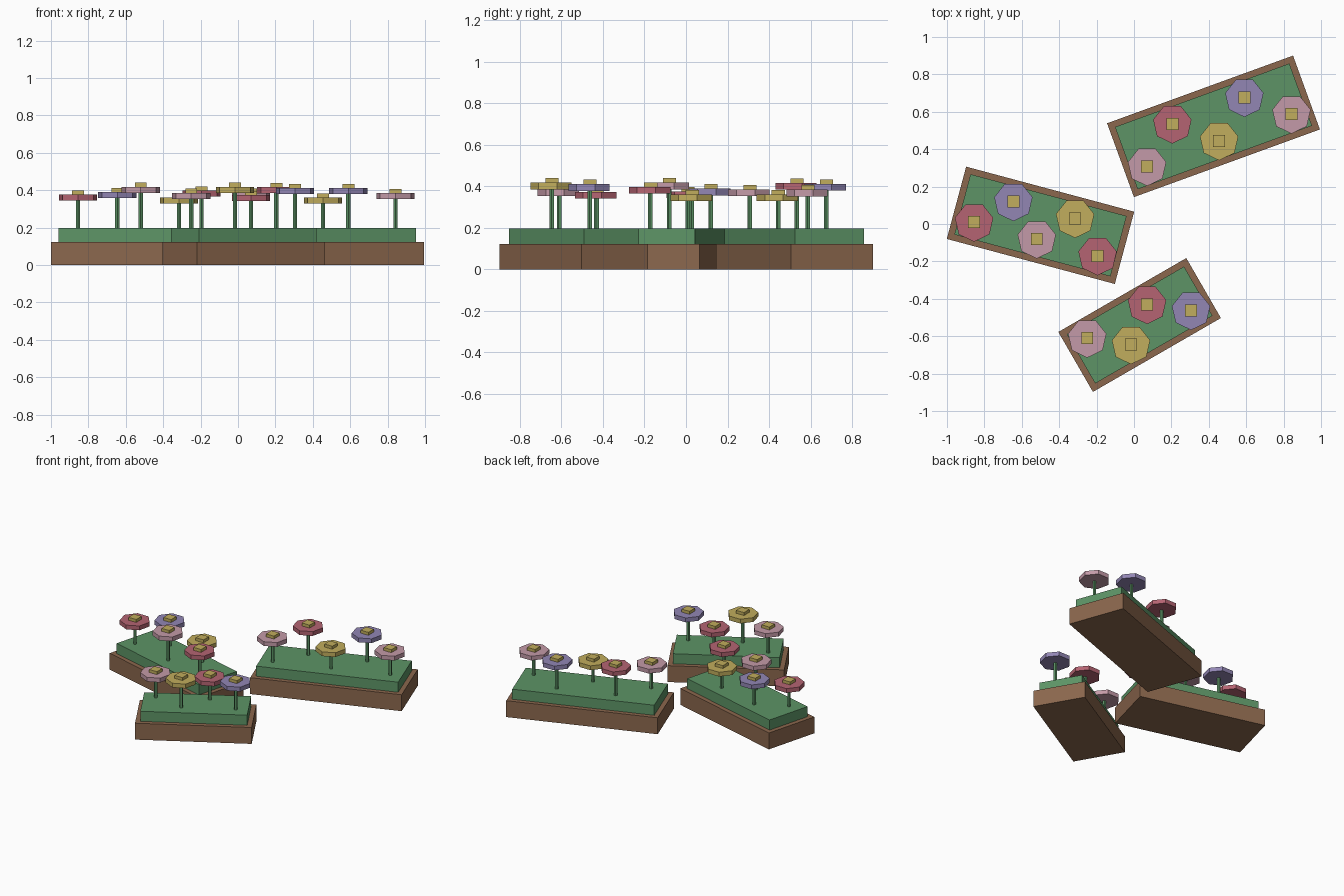
import bpy
import math

cube = bpy.data.objects.get("Cube")
if cube:
    bpy.data.objects.remove(cube, do_unlink=True)


def material(name, rgb):
    """Flat colour given as sRGB 0-255, stored linear."""
    lin = [((c / 255 + 0.055) / 1.055) ** 2.4 for c in rgb]
    mat = bpy.data.materials.new(name)
    mat.use_nodes = True
    mat.diffuse_color = (*lin, 1)
    mat.node_tree.nodes["Principled BSDF"].inputs["Base Color"].default_value = (*lin, 1)
    return mat


WOOD = material("brown wood", (139, 103, 77))
LEAF = material("leaf green", (93, 148, 102))
STEM = material("stem green", (93, 148, 102))
GOLD = material("gold", (193, 173, 93))
PINK = material("pink", (196, 154, 168))
RED = material("rose red", (181, 100, 114))
PURPLE = material("lavender", (146, 134, 180))


def finish(name, mat):
    obj = bpy.context.object
    obj.name = name
    obj.data.materials.append(mat)
    return obj


def box(name, mat, x, y, z0, z1, sx, sy, turn=0):
    bpy.ops.mesh.primitive_cube_add(size=1, location=(x, y, (z0 + z1) / 2),
                                    rotation=(0, 0, math.radians(turn)))
    obj = finish(name, mat)
    obj.scale = (sx, sy, z1 - z0)
    return obj


def prism(name, mat, x, y, z0, z1, radius, sides):
    # One corner points to the front
    bpy.ops.mesh.primitive_cylinder_add(vertices=sides, radius=radius, depth=z1 - z0,
                                        location=(x, y, (z0 + z1) / 2),
                                        rotation=(0, 0, math.pi))
    return finish(name, mat)


WOOD_TOP, SOIL_TOP, RIM = 0.122, 0.197, 0.033
PETAL_HALF = 0.016


def flower(name, mat, x, y, z):
    prism(name + "_stem", STEM, x, y, SOIL_TOP - 0.01, z, 0.012, 5)
    prism(name + "_petals", mat, x, y, z - PETAL_HALF, z + PETAL_HALF, 0.105, 7)
    box(name + "_centre", GOLD, x, y, z, z + PETAL_HALF + 0.022, 0.064, 0.064)


def bed(name, x, y, length, width, turn, flowers):
    box(name + "_planter", WOOD, x, y, 0, WOOD_TOP, length, width, turn)
    box(name + "_greenery", LEAF, x, y, WOOD_TOP - 0.02, SOIL_TOP,
        length - 2 * RIM, width - 2 * RIM, turn)
    for i, spec in enumerate(flowers, 1):
        flower(f"{name}_flower_{i}", *spec)


# Three planters, each with its flowers: colour, x, y, petal height
bed("right_bed", -0.5, -0.007, 0.93, 0.4, -15, [
    (RED, -0.855, 0.01, 0.36),
    (PURPLE, -0.645, 0.12, 0.373),
    (PINK, -0.52, -0.08, 0.402),
    (GOLD, -0.315, 0.03, 0.345),
    (RED, -0.195, -0.17, 0.382)])
bed("back_bed", 0.425, 0.522, 1.058, 0.42, 20, [
    (PINK, 0.07, 0.308, 0.37),
    (RED, 0.205, 0.535, 0.401),
    (GOLD, 0.455, 0.445, 0.345),
    (PURPLE, 0.59, 0.677, 0.396),
    (PINK, 0.842, 0.588, 0.368)])
bed("front_bed", 0.03, -0.54, 0.79, 0.37, 30, [
    (PINK, -0.25, -0.61, 0.37),
    (GOLD, -0.016, -0.645, 0.402),
    (RED, 0.07, -0.43, 0.358),
    (PURPLE, 0.305, -0.462, 0.395)])
